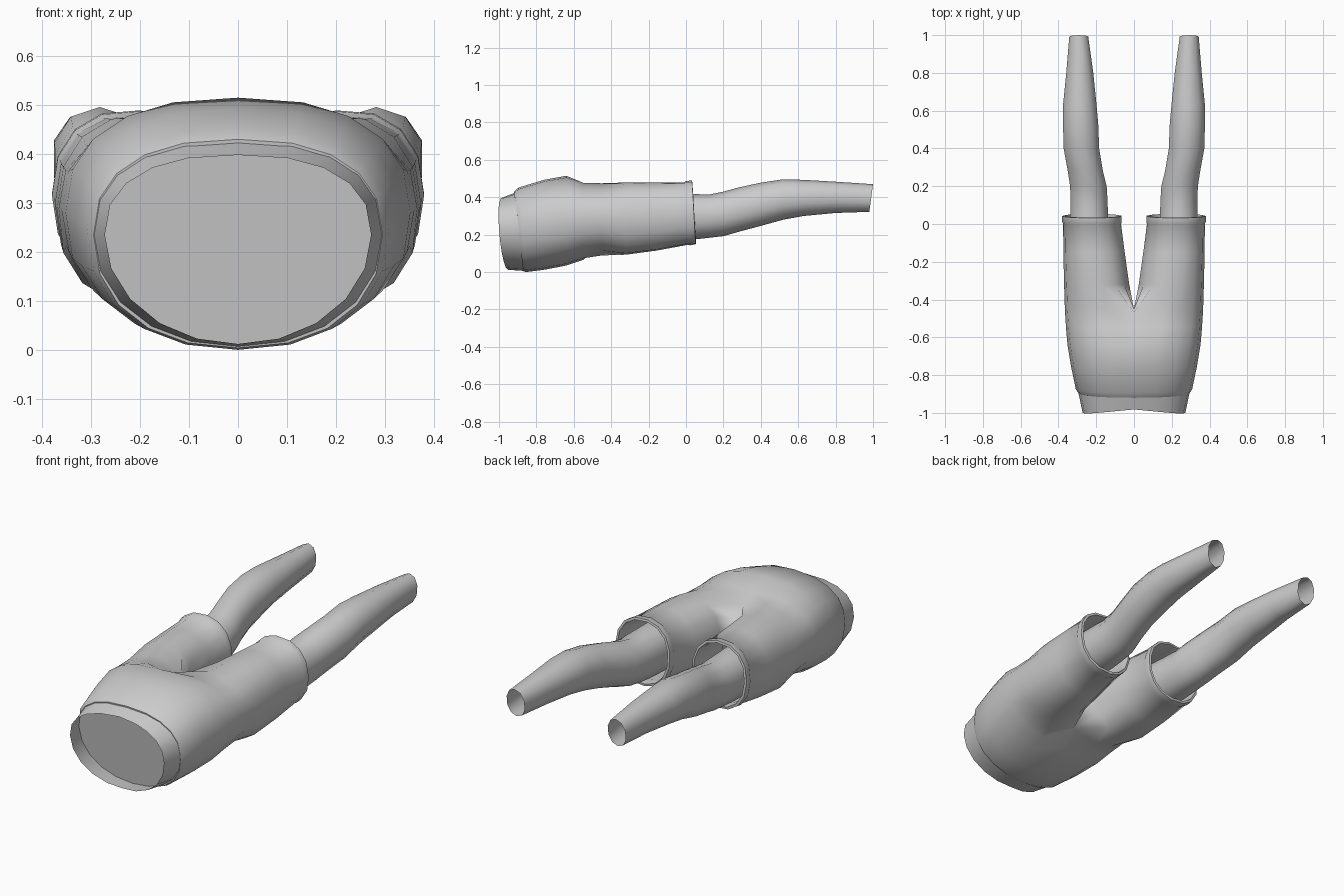
import bpy, bmesh
from math import sin, cos, radians, copysign

if "Cube" in bpy.data.objects:
    bpy.data.objects.remove(bpy.data.objects["Cube"])


def power(v, p):
    return copysign(abs(v) ** p, v)


def arc(y, rx, zc, top, bot, pt=0.83, pb=0.9, slant=0.0, bow=0.0):
    """Half body section, from top centre round the +x side to bottom centre."""
    pts = []
    for i in range(11):
        a = radians(90 - 18 * i)
        c, s = max(cos(a), 0.0), sin(a)
        if i in (0, 10):
            c = 0.0
        p = pt if s > 0 else pb
        z = zc + power(s, p) * ((top - zc) if s > 0 else (zc - bot))
        pts.append((rx * c ** p, y - slant * s - bow * c, z))
    return pts


def ring(y, x0, x1, z0, z1, n, start=120, slant=0.0, p=0.95):
    """Closed leg section between x0..x1 and z0..z1."""
    pts = []
    for i in range(n):
        a = radians(start - 360 / n * i)
        pts.append(((x0 + x1) / 2 + (x1 - x0) / 2 * power(cos(a), p),
                    y - slant * sin(a),
                    (z0 + z1) / 2 + (z1 - z0) / 2 * power(sin(a), p)))
    return pts


def loft(name, sections, closed_from=0, cap=False, angle=50):
    """Skin a chain of sections and mirror the half; sections before closed_from are open arcs."""
    bm = bmesh.new()
    rows = [[bm.verts.new(p) for p in s] for s in sections]
    if cap:
        bm.faces.new(rows[0])
    for k in range(len(rows) - 1):
        a, b = rows[k], rows[k + 1]
        n = min(len(a), len(b))
        for i in range(n if k >= closed_from else n - 1):
            j = (i + 1) % n
            bm.faces.new((a[i], a[j], b[j], b[i]))
    bmesh.ops.recalc_face_normals(bm, faces=bm.faces)
    mesh = bpy.data.meshes.new(name)
    bm.to_mesh(mesh)
    bm.free()
    # orient the wall outward, judged on the face furthest from the centre plane
    far = max(mesh.polygons, key=lambda f: f.center.x)
    if far.normal.x < 0:
        mesh.flip_normals()
    ob = bpy.data.objects.new(name, mesh)
    bpy.context.collection.objects.link(ob)
    mod = ob.modifiers.new("mirror", 'MIRROR')
    mod.use_clip = True
    mod.merge_threshold = 0.0005
    bpy.ops.object.select_all(action='DESELECT')
    ob.select_set(True)
    bpy.context.view_layer.objects.active = ob
    bpy.ops.object.shade_smooth_by_angle(angle=radians(angle))
    return ob


# Shorts: closed waist, hips, crotch, then two open legs with a turned hem
hips = [arc(-0.895, 0.295, 0.235, 0.43, 0.004, slant=0.025),
        arc(-0.875, 0.308, 0.245, 0.452, 0.0, slant=0.02),
        arc(-0.76, 0.332, 0.265, 0.493, 0.012, pb=0.85),
        arc(-0.64, 0.352, 0.28, 0.515, 0.035, pb=0.82),
        arc(-0.55, 0.36, 0.285, 0.485, 0.065, pt=0.78, pb=0.82)]
hips[4][0] = (0, -0.55, 0.465)

crotch = arc(-0.45, 0.366, 0.29, 0.482, 0.08, pt=0.78, pb=0.85)
crotch[0], crotch[10] = (0, -0.47, 0.42), (0, -0.47, 0.14)
crotch += [(0, -0.45, 0.14 + 0.056 * i) for i in range(1, 5)]

legs = [ring(y, x0, x1, z0, z1, 15, slant=s, p=0.88) for y, x0, x1, z0, z1, s in (
    (-0.32, 0.022, 0.37, 0.092, 0.48, 0),
    (-0.15, 0.046, 0.374, 0.115, 0.48, 0),
    (0.0, 0.066, 0.375, 0.145, 0.48, 0.01),
    (0.01, 0.062, 0.38, 0.142, 0.488, 0.01),
    (0.042, 0.064, 0.38, 0.148, 0.49, 0.01),
    (0.044, 0.075, 0.368, 0.16, 0.478, 0.01),
    (0.0, 0.08, 0.364, 0.165, 0.47, 0.01),
    (-0.2, 0.07, 0.35, 0.14, 0.455, 0))]
loft("shorts", hips + [crotch] + legs, closed_from=5, cap=True)

# Waistband: short open collar standing out of the shorts
loft("waistband", [arc(-0.967, 0.272, 0.235, 0.398, 0.012, pb=1, slant=0.015, bow=0.033),
                   arc(-0.88, 0.297, 0.235, 0.43, 0.006, pb=0.95, slant=0.02)],
     closed_from=9)

# Lower legs: bent at the knee, open at the ankle
shape = ((-0.2, 0.12, 0.34, 0.17, 0.42), (0.05, 0.133, 0.34, 0.175, 0.417),
         (0.12, 0.135, 0.34, 0.183, 0.414), (0.2, 0.14, 0.343, 0.192, 0.43),
         (0.28, 0.16, 0.355, 0.215, 0.452), (0.4, 0.18, 0.377, 0.247, 0.478),
         (0.52, 0.184, 0.38, 0.28, 0.496), (0.63, 0.194, 0.38, 0.3, 0.493),
         (0.8, 0.212, 0.362, 0.316, 0.483), (0.99, 0.24, 0.345, 0.322, 0.47))
loft("lower_legs", [ring(y, x0, x1, z0, z1, 10, start=90, slant=-0.01 if y > 0.9 else 0)
                    for y, x0, x1, z0, z1 in shape], angle=60)
